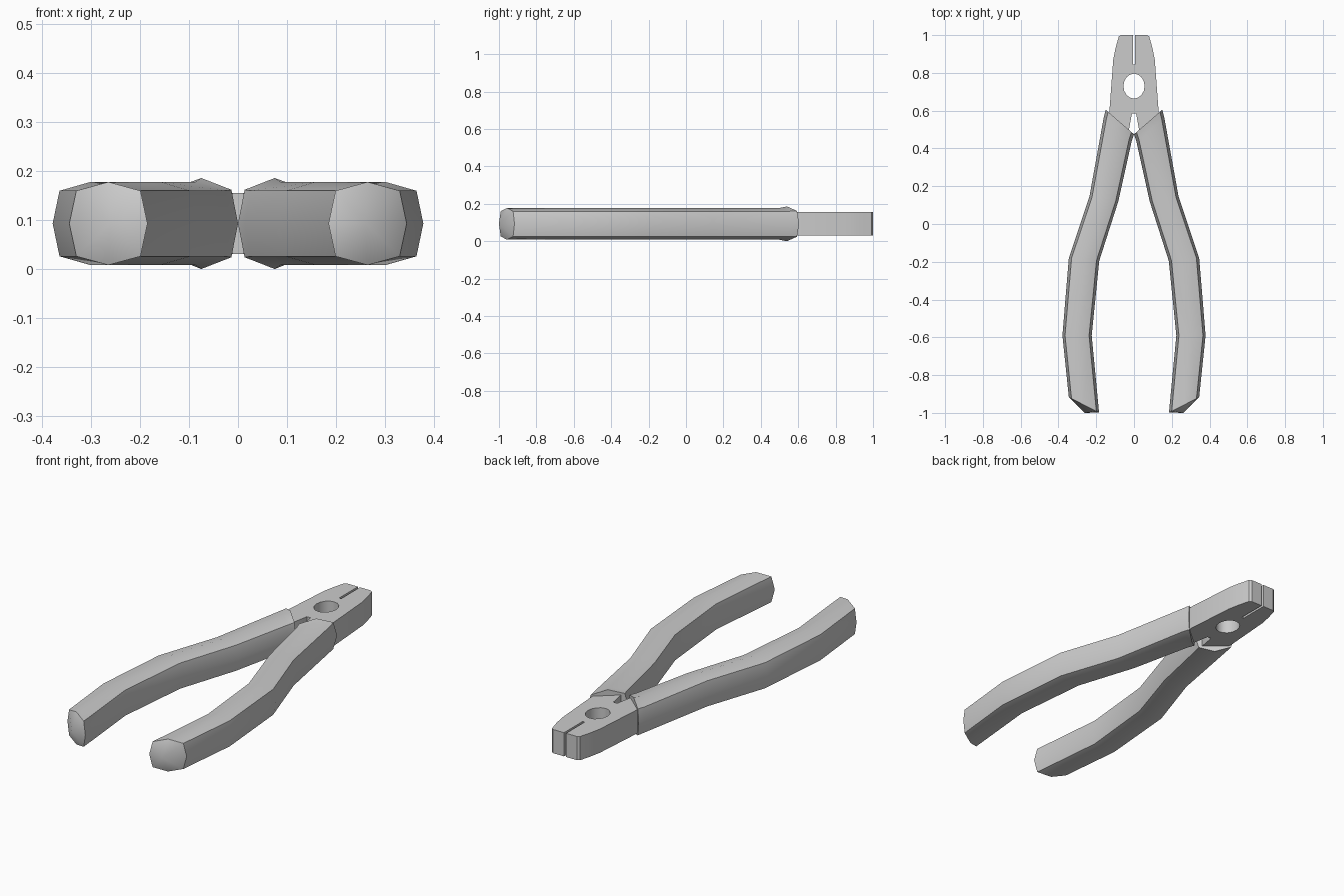
import bpy, bmesh, math

if "Cube" in bpy.data.objects:
    bpy.data.objects.remove(bpy.data.objects["Cube"])

MID = 0.093  # height of the middle plane


def finish(name, bm):
    """Turn a right-hand half into an object mirrored across x = 0."""
    bmesh.ops.recalc_face_normals(bm, faces=bm.faces)
    me = bpy.data.meshes.new(name)
    bm.to_mesh(me)
    bm.free()
    me.shade_smooth()
    me.set_sharp_from_angle(angle=math.radians(35))
    ob = bpy.data.objects.new(name, me)
    bpy.context.collection.objects.link(ob)
    mod = ob.modifiers.new("mirror", 'MIRROR')
    mod.use_axis = (True, False, False)
    mod.merge_threshold = 0.0005
    return ob


# Head: half outline with jaw slit, pivot hole and rear notch
outline = [(0, 0.845), (0.006, 0.845), (0.006, 1.0), (0.07, 1.0), (0.081, 0.992),
           (0.098, 0.93), (0.11, 0.87), (0.13, 0.6), (0.12, 0.5), (0.06, 0.43),
           (0.032, 0.47), (0.011, 0.585), (0, 0.585)]
for i in range(9):
    a = -math.pi / 2 + math.pi * i / 8
    x = 0 if i in (0, 8) else 0.056 * math.cos(a)
    outline.append((x, 0.73 + 0.066 * math.sin(a)))

bm = bmesh.new()
face = bm.faces.new([bm.verts.new((x, y, 0.031)) for x, y in outline])
ext = bmesh.ops.extrude_face_region(bm, geom=[face])
top = [v for v in ext["geom"] if isinstance(v, bmesh.types.BMVert)]
bmesh.ops.translate(bm, verts=top, vec=(0, 0, 0.124))
if not face.is_valid or len([f for f in bm.faces if len(f.verts) > 4]) < 2:
    bm.faces.new([v for v in bm.verts if abs(v.co.z - 0.031) < 1e-5])
# remove the inner walls on the mirror plane
seam = [f for f in bm.faces if all(abs(v.co.x) < 1e-6 for v in f.verts)]
bmesh.ops.delete(bm, geom=seam, context='FACES')
finish("jaw_head", bm)

# Handles: eight-sided sections between an inner and an outer point
# (inner point, outer point, half height at ridge, half height at corners)
stations = [
    ((0.000, 0.475), (0.150, 0.605), 0.093, 0.069),
    ((0.013, 0.435), (0.160, 0.565), 0.085, 0.067),
    ((0.083, 0.120), (0.236, 0.145), 0.085, 0.067),
    ((0.184, -0.195), (0.345, -0.180), 0.085, 0.067),
    ((0.224, -0.590), (0.379, -0.590), 0.085, 0.067),
    ((0.185, -0.998), (0.345, -0.917), 0.085, 0.067),
]

bm = bmesh.new()
rings = []
for (ix, iy), (ox, oy), ridge, corner in stations:
    section = [(0, 0), (0.09, corner), (0.5, ridge), (0.91, corner),
               (1, 0), (0.91, -corner), (0.5, -ridge), (0.09, -corner)]
    rings.append([bm.verts.new((ix + (ox - ix) * t, iy + (oy - iy) * t, MID + h))
                  for t, h in section])
for r0, r1 in zip(rings, rings[1:]):
    for i in range(8):
        j = (i + 1) % 8
        bm.faces.new((r0[i], r0[j], r1[j], r1[i]))
bm.faces.new(rings[0])
# bulged butt end
tip = bm.verts.new((0.262, -1.0, MID))
for i in range(8):
    bm.faces.new((rings[-1][i], rings[-1][(i + 1) % 8], tip))
finish("handle_grips", bm)
